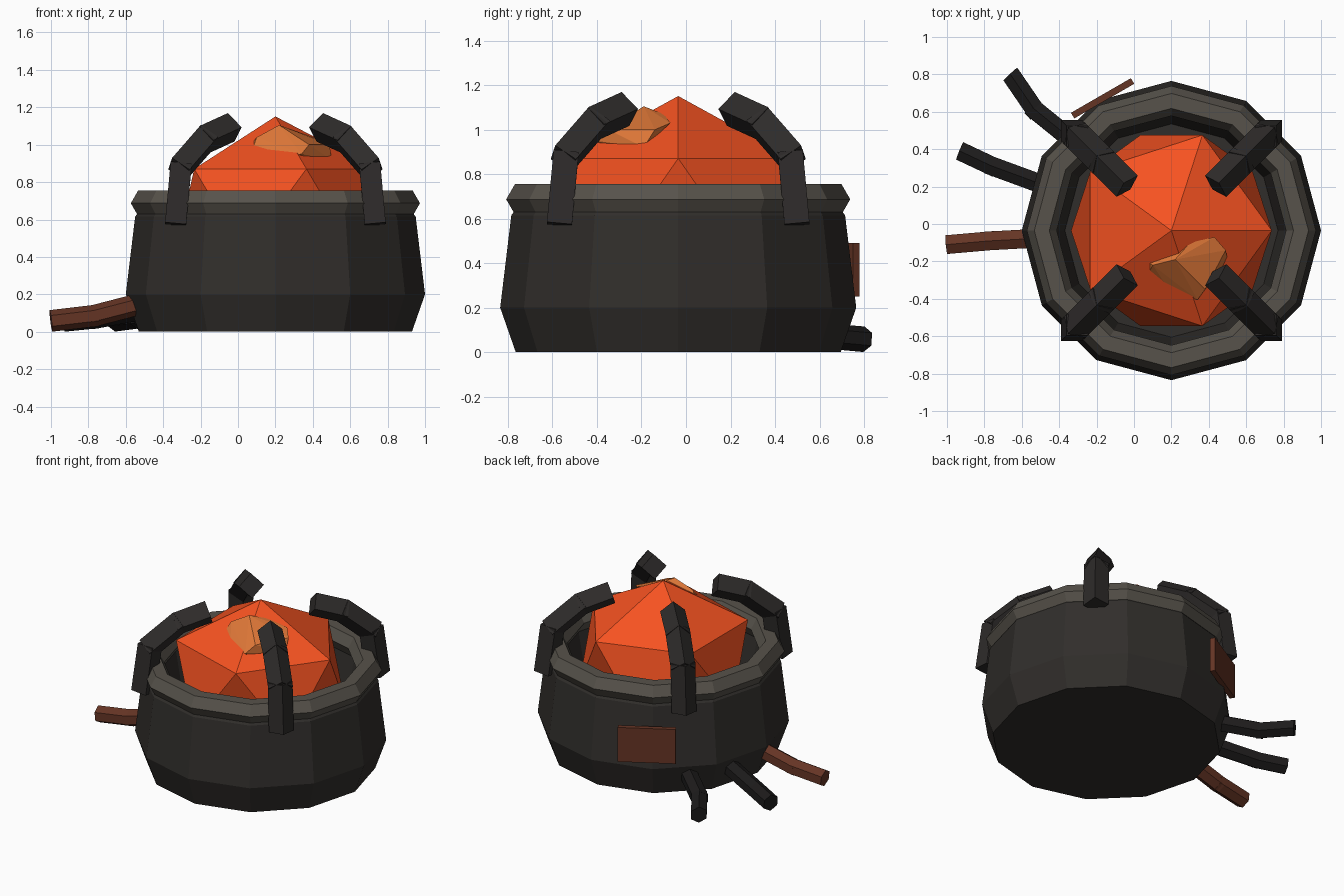
import bpy, bmesh, math
from mathutils import Vector, Matrix

if "Cube" in bpy.data.objects:
    bpy.data.objects.remove(bpy.data.objects["Cube"])

CX, CY = 0.2, -0.035  # pot axis


def material(name, rgb):
    m = bpy.data.materials.new(name)
    m.diffuse_color = (*rgb, 1)
    m.use_nodes = True
    m.node_tree.nodes["Principled BSDF"].inputs["Base Color"].default_value = m.diffuse_color
    return m


IRON = material("iron", (0.03, 0.027, 0.024))
RIM = material("worn_iron", (0.095, 0.085, 0.07))
CLAW = material("dark_iron", (0.027, 0.024, 0.023))
CHAR = material("charred", (0.012, 0.011, 0.011))
RUST = material("rust", (0.13, 0.035, 0.018))
LAVA = material("ember_red", (0.92, 0.085, 0.015))
GLOW = material("ember_orange", (0.75, 0.19, 0.04))


def finish(name, bm, mat):
    bmesh.ops.recalc_face_normals(bm, faces=bm.faces)
    me = bpy.data.meshes.new(name)
    bm.to_mesh(me)
    bm.free()
    me.materials.append(mat)
    ob = bpy.data.objects.new(name, me)
    bpy.context.collection.objects.link(ob)
    return ob


def lathe(name, profile, mat, n=12):
    """Revolve a closed (r, z) outline around the pot axis."""
    bm = bmesh.new()
    rings = []
    for r, z in profile:
        rings.append([bm.verts.new((CX + r * math.cos(math.tau * i / n),
                                    CY + r * math.sin(math.tau * i / n), z)) for i in range(n)])
    for a, b in zip(rings, rings[1:] + rings[:1]):
        for i in range(n):
            j = (i + 1) % n
            bm.faces.new((a[i], a[j], b[j], b[i]))
    return bm, rings


def bar(name, points, radius, sides, mat):
    """Chain of overlapping straight prisms, one corner facing up/outward."""
    bm = bmesh.new()
    pts = [Vector(p) for p in points]
    last = len(pts) - 2
    for k, (a, b) in enumerate(zip(pts, pts[1:])):
        d = (b - a).normalized()
        a = a - d * (0.02 if k > 0 else 0)
        b = b + d * (0.02 if k < last else 0)
        side = Vector((pts[-1].y - pts[0].y, pts[0].x - pts[-1].x, 0)).normalized()
        up = d.cross(side)
        rings = [[bm.verts.new(c + radius * (up * math.cos(t) + side * math.sin(t)))
                  for t in (math.tau * i / sides for i in range(sides))] for c in (a, b)]
        for i in range(sides):
            j = (i + 1) % sides
            bm.faces.new((rings[0][i], rings[0][j], rings[1][j], rings[1][i]))
        bm.faces.new(rings[0])
        bm.faces.new(rings[1])
    return finish(name, bm, mat)


# Pot body: outer wall, lip, inner wall, floor
body = [(0.73, 0), (0.80, 0.2), (0.75, 0.615), (0.735, 0.635), (0.66, 0.635), (0.57, 0.15)]
bm = bmesh.new()
bm.free()
bm, rings = lathe("pot_body", body, IRON)
# swap the closing band for a solid base and an inner floor
base, floor = set(rings[0]), set(rings[-1])
band = [f for f in bm.faces if all(v in base or v in floor for v in f.verts)]
bmesh.ops.delete(bm, geom=band, context='FACES_ONLY')
bm.faces.new(rings[0])
bm.faces.new(rings[-1])
finish("pot_body", bm, IRON)

# Rim: hexagonal ring
rim = [(0.693 + 0.08 * math.cos(math.tau * i / 6), 0.687 + 0.08 * math.sin(math.tau * i / 6))
       for i in range(6)]
bm, _ = lathe("rim", rim, RIM)
finish("rim", bm, RIM)

# Glowing core
bm = bmesh.new()
bmesh.ops.create_icosphere(bm, subdivisions=1, radius=0.6,
                           matrix=Matrix.Translation((CX, CY, 0.644))
                           @ Matrix.Diagonal((1, 1, 0.845, 1)))
finish("core", bm, LAVA)

# Bright lump lying on the core
bm = bmesh.new()
for p in [(.07, -.2, 1.0), (.07, -.28, .95), (.12, -.3, .93), (.2, -.37, .93), (.34, -.405, .95),
          (.34, -.34, .9), (.38, -.35, 1.0), (.5, -.19, .92), (.49, -.14, 1.0), (.43, -.07, 1.03),
          (.3, -.1, 1.07), (.22, -.19, 1.105), (.1, -.22, 1.04), (.46, -.22, .9)]:
    bm.verts.new(p)
bmesh.ops.convex_hull(bm, input=bm.verts)
finish("core_lump", bm, GLOW)

# Four curved claws gripping the rim
claw = [(0.755, 0.575), (0.715, 0.88), (0.53, 1.03), (0.335, 1.093)]
for i in range(4):
    a = math.radians(45 + 90 * i)
    bar(f"claw_{i + 1}", [(CX + r * math.cos(a), CY + r * math.sin(a), z) for r, z in claw],
        0.08, 4, CLAW)

# Bent roots leaving the base
bar("rust_root", [(-1.0, -.11, .058), (-.77, -.09, .085), (-.5, -.075, .155)], 0.058, 6, RUST)
bar("charred_root_1", [(-.93, .39, .058), (-.76, .31, .075), (-.46, .2, .13)], 0.058, 6, CHAR)
bar("charred_root_2", [(-.66, .8, .058), (-.53, .61, .075), (-.32, .44, .13)], 0.058, 6, CHAR)

# Rusty patch plate on the back left wall
bm = bmesh.new()
bmesh.ops.create_cube(bm, size=1, matrix=Matrix.Translation((-0.168, 0.672, 0.37))
                      @ Matrix.Rotation(math.radians(30), 4, 'Z')
                      @ Matrix.Diagonal((0.37, 0.035, 0.24, 1)))
finish("patch_plate", bm, RUST)
